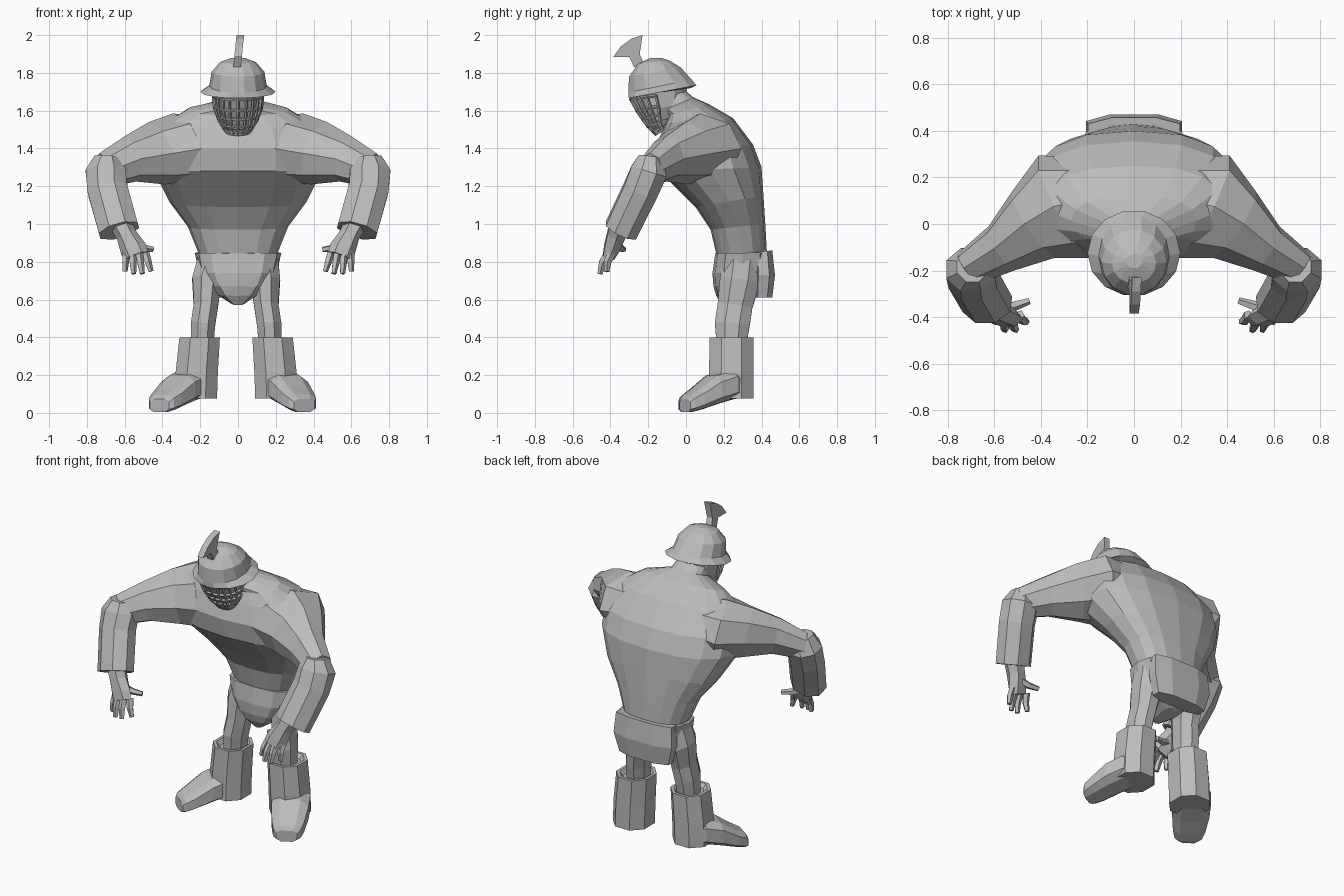
import bpy, bmesh
from math import sin, cos, pi, radians
from mathutils import Vector as V

cube = bpy.data.objects.get("Cube")
if cube:
    bpy.data.objects.remove(cube)

grey = bpy.data.materials.new("clay grey")
grey.use_nodes = True
GREY = (0.5, 0.5, 0.5, 1)
grey.diffuse_color = GREY
grey.node_tree.nodes["Principled BSDF"].inputs["Base Color"].default_value = GREY


def finish(name, bm):
    bmesh.ops.recalc_face_normals(bm, faces=bm.faces)
    me = bpy.data.meshes.new(name)
    bm.to_mesh(me)
    bm.free()
    me.materials.append(grey)
    ob = bpy.data.objects.new(name, me)
    bpy.context.collection.objects.link(ob)
    return ob


def power(c, p):
    return (1 if c >= 0 else -1) * abs(c) ** p


def loft(name, rings, n=8, p=1.0, turn=0.0, bm=None):
    """Skin rings given as (centre, half axis u, half axis v)."""
    own = bm is None
    bm = bm or bmesh.new()
    loops = []
    for c, u, v in rings:
        angles = [2 * pi * (i + turn) / n for i in range(n)]
        loops.append([bm.verts.new(c + u * power(cos(a), p) + v * power(sin(a), p)) for a in angles])
    for a, b in zip(loops, loops[1:]):
        for i in range(n):
            j = (i + 1) % n
            bm.faces.new((a[i], a[j], b[j], b[i]))
    bm.faces.new(loops[0])
    bm.faces.new(loops[-1])
    return finish(name, bm) if own else None


def slices(rows):
    """Rings from rows of front y, front z, back y, back z, half width."""
    out = []
    for fy, fz, by, bz, w in rows:
        f, b = V((0, fy, fz)), V((0, by, bz))
        out.append(((f + b) / 2, V((w, 0, 0)), (b - f) / 2))
    return out


def tube(name, path, ref, n=8, p=1.0, turn=0.0, bm=None):
    """Limb along a path of (point, half width, half depth); ref fixes the roll."""
    pts = [V(q[0]) for q in path]
    rings = []
    for i, (_, a, b) in enumerate(path):
        t = (pts[min(i + 1, len(pts) - 1)] - pts[max(i - 1, 0)]).normalized()
        u = t.cross(V(ref)).normalized()
        rings.append((pts[i], u * a, t.cross(u) * b))
    return loft(name, rings, n, p, turn, bm)


# Torso, with an overhanging chest and a hunched back
loft("torso", slices([
    (.17, .80, .43, .82, .195), (.13, .97, .42, 1.0, .265), (.05, 1.09, .41, 1.15, .365),
    (-.14, 1.28, .4, 1.30, .45), (-.16, 1.40, .355, 1.42, .45), (-.12, 1.51, .25, 1.56, .39),
    (-.09, 1.575, .12, 1.635, .27), (-.12, 1.6, .04, 1.67, .11), (-.18, 1.62, -.02, 1.72, .1)]),
    n=16, p=.82)

# Briefs and back flap
loft("briefs", slices([
    (.155, .845, .45, .85, .23), (.14, .74, .45, .75, .205), (.145, .67, .42, .68, .16),
    (.16, .62, .39, .63, .11), (.19, .57, .35, .6, .035)]), n=12, p=.7)
loft("back_flap", slices([
    (.35, .85, .46, .86, .21), (.35, .73, .475, .73, .22), (.35, .61, .46, .61, .185)]),
    n=8, p=.8, turn=.5)

for s, side in ((1, "left"), (-1, "right")):
    # Shoulder blending from the back into the upper arm
    shoulder = [((.14, .11, 1.42), (.03, .17), .15), ((.3, .075, 1.40), (.11, .22), .185),
                ((.43, .0, 1.375), (.09, .145), .165), ((.57, -.105, 1.345), (.055, .095), .12),
                ((.71, -.19, 1.285), (.045, .065), .09)]
    loft(side + "_upper_arm", [
        (V((s * x, y, z)), V((s * ux, uy, 0)), V((s * h * .25, 0, h)))
        for (x, y, z), (ux, uy), h in shoulder])

    # Forearm sleeve
    tube(side + "_forearm", [
        ((s * .695, -.185, 1.355), .07, .07), ((s * .7, -.195, 1.28), .115, .105),
        ((s * .69, -.24, 1.18), .115, .1), ((s * .63, -.345, .965), .115, .095)],
        (0, 1, 0), turn=.5)

    # Hand: palm, four fingers, thumb
    tube(side + "_palm", [
        ((s * .62, -.35, 1.0), .06, .06), ((s * .59, -.37, .94), .055, .055),
        ((s * .555, -.395, .87), .07, .045), ((s * .54, -.41, .83), .068, .035)],
        (0, 1, 0), n=6)
    bm = bmesh.new()
    for i in range(4):
        k = i - 1.5
        base = V((s * (.543 + .034 * k), -.41 + .008 * k * k, .85))
        tip = V((s * (.53 + .046 * k), -.46 + .018 * k * k, .735 + .006 * k * k))
        mid = (base + tip) / 2 + V((0, -.01, 0))
        tube("", [(base, .022, .024), (mid, .02, .021), (tip, .014, .014)], (0, 1, 0), n=5, bm=bm)
    tube("", [((s * .57, -.37, .9), .027, .025), ((s * .51, -.35, .875), .022, .02),
              ((s * .45, -.33, .865), .015, .015)], (0, 0, 1), n=5, bm=bm)
    finish(side + "_fingers", bm)

    # Leg: thigh, knee, calf
    dx = 0 if s > 0 else .02
    tube(side + "_leg", [
        ((s * .12, .3, .82), .1, .11), ((s * (.145 + dx), .285, .7), .085, .115),
        ((s * (.15 + dx), .26, .57), .07, .1), ((s * (.165 + dx), .245, .47), .07, .1),
        ((s * (.17 + dx), .24, .36), .065, .085)], (0, 1, 0), turn=.5)

    # Boot: shaft with a recessed cuff, then a splayed foot
    bx = .183 + dx
    up = lambda z, y, rx, ry, x=bx: (V((s * x, y, z)), V((rx, 0, 0)), V((0, ry, 0)))
    loft(side + "_boot_shaft", [
        up(.075, .24, .12, .127, bx + .02), up(.22, .24, .12, .127, bx + .015),
        up(.4, .242, .115, .125), up(.4, .242, .095, .105), up(.375, .242, .075, .085)],
        n=8, p=.9, turn=.5)
    heel = V((s * (bx + .015), .28, 0))
    toe = V((s * (.35 + dx * 3.3), -.005, 0))
    across = (toe - heel).cross(V((0, 0, 1))).normalized()
    foot = []
    for k, w, low, high in ((0, .085, .075, .2), (.2, .115, .07, .23), (.5, .115, .045, .2),
                            (.8, .1, .015, .13), (.95, .085, .003, .1), (1.0, .065, .002, .075)):
        c = heel.lerp(toe, k) + V((0, 0, (low + high) / 2))
        foot.append((c, across * w, V((0, 0, (high - low) / 2))))
    loft(side + "_boot_foot", foot, n=8, p=.65, turn=.5)

# Helmet with flared brim
loft("helmet", slices([
    (-.29, 1.675, .03, 1.72, .15), (-.31, 1.665, .06, 1.735, .2), (-.31, 1.695, .035, 1.765, .152),
    (-.305, 1.78, -.025, 1.83, .14), (-.255, 1.85, -.085, 1.865, .095),
    (-.19, 1.878, -.13, 1.88, .035)]), n=14)

# Face, and the barred visor in front of it
face_rows = [(-.31, 1.69, .02, 1.73, .135), (-.255, 1.59, .0, 1.64, .125),
             (-.205, 1.52, -.05, 1.58, .1), (-.16, 1.475, -.07, 1.54, .07)]
visor = slices(face_rows)
loft("face", [(c, u * .92, v * .92) for c, u, v in visor], n=12, p=.85)


def visor_point(row, a):
    i = min(int(row), len(visor) - 2)
    c, u, v = (p.lerp(q, row - i) for p, q in zip(visor[i], visor[i + 1]))
    return c + u * power(cos(a), .85) + v * power(sin(a), .85)


bm = bmesh.new()
angles = [radians(185 + 17 * i) for i in range(11)]
for row in (.3, .9, 1.5, 2.1, 2.7, 3):
    tube("", [(visor_point(row, a), .009, .009) for a in angles], (0, .3, 1), n=4, bm=bm)
for a in angles:
    tube("", [(visor_point(r, a), .008, .008) for r in (.25, 1, 2, 3)], (1, .2, 0), n=4, bm=bm)
finish("visor_bars", bm)

# Chin guard strap behind the visor
loft("jaw_strap", slices([(-.2, 1.53, -.04, 1.575, .108), (-.185, 1.5, -.05, 1.545, .09)]), n=12, p=.85)

# Fan-shaped crest, leaning a little to one side
bm = bmesh.new()
outline = [(-.22, 1.84), (-.245, 1.90), (-.23, 2.0), (-.29, 1.98), (-.345, 1.94),
           (-.385, 1.885), (-.3, 1.885), (-.275, 1.83)]
sides = [[bm.verts.new((x + (z - 1.84) * .1, y, z)) for y, z in outline] for x in (-.024, .016)]
for i in range(len(outline)):
    j = (i + 1) % len(outline)
    bm.faces.new((sides[0][i], sides[0][j], sides[1][j], sides[1][i]))
for loop in sides:
    bm.faces.new(loop)
finish("crest", bm)
